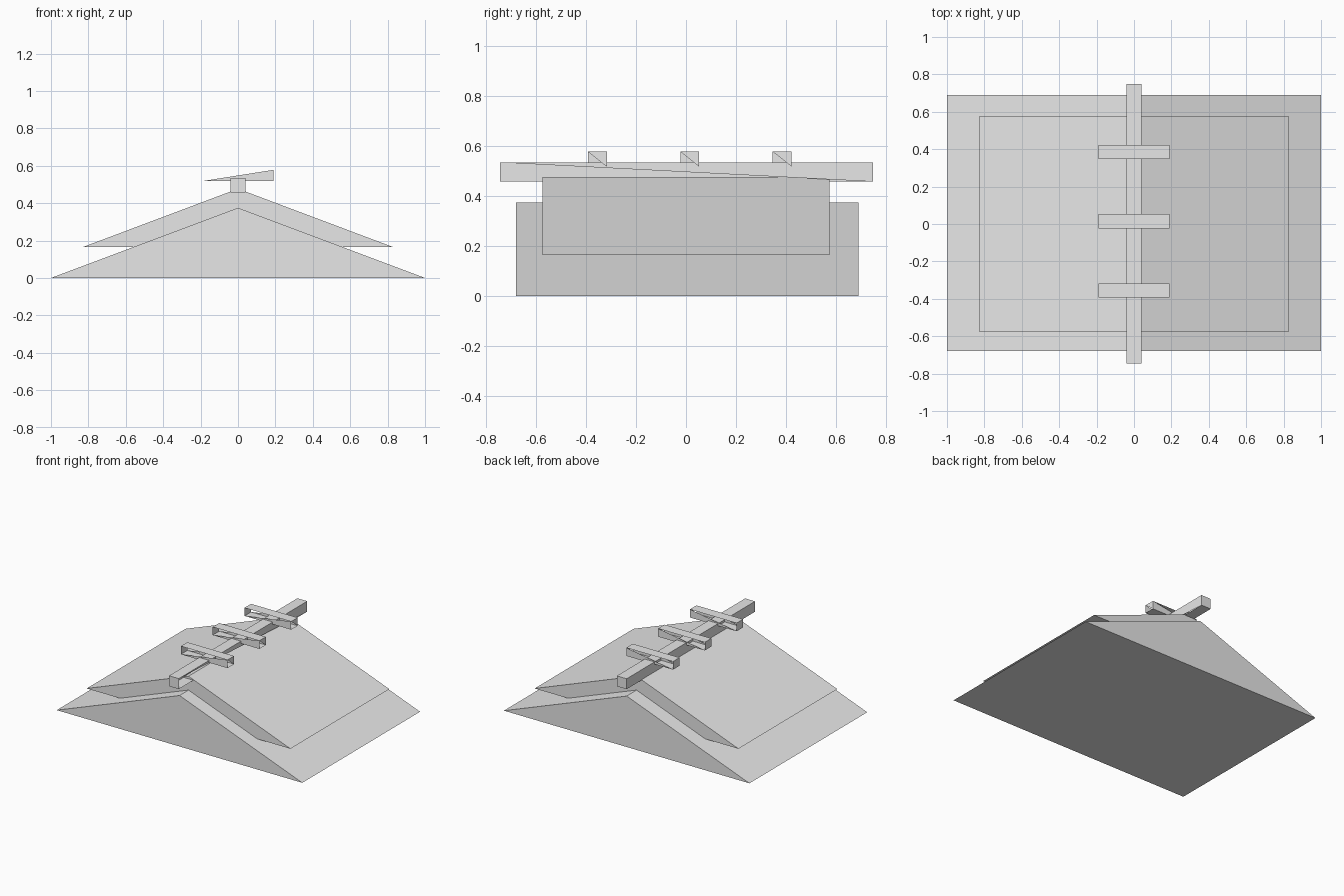
import bpy
import bmesh

if "Cube" in bpy.data.objects:
    bpy.data.objects.remove(bpy.data.objects["Cube"], do_unlink=True)

# Single plain grey for every part
GREY = (0.8, 0.8, 0.8, 1.0)
grey = bpy.data.materials.new("plain_grey")
grey.use_nodes = True
grey.diffuse_color = GREY
grey.node_tree.nodes["Principled BSDF"].inputs["Base Color"].default_value = GREY


def finish(name, bm):
    mesh = bpy.data.meshes.new(name)
    bm.to_mesh(mesh)
    bm.free()
    mesh.materials.append(grey)
    obj = bpy.data.objects.new(name, mesh)
    bpy.context.collection.objects.link(obj)
    return obj


def gable_prism(name, half_width, eave, ridge, y0, y1):
    """Closed triangular roof volume running along y."""
    bm = bmesh.new()
    profile = [(-half_width, eave), (half_width, eave), (0, ridge)]
    front = [bm.verts.new((x, y0, z)) for x, z in profile]
    back = [bm.verts.new((x, y1, z)) for x, z in profile]
    bm.faces.new(front)
    bm.faces.new(back[::-1])
    for i in range(3):
        j = (i + 1) % 3
        bm.faces.new((front[j], front[i], back[i], back[j]))
    bmesh.ops.recalc_face_normals(bm, faces=bm.faces)
    return finish(name, bm)


# Box corners: l/r = -x/+x, f/b = -y/+y, d/u = low/high
SIDES = {
    "top": "lfu rfu rbu lbu",
    "bottom": "lfd lbd rbd rfd",
    "left": "lfd lfu lbu lbd",
    "right": "rfd rbd rbu rfu",
    "front": "lfd rfd rfu lfu",
    "back": "lbd lbu rbu rbd",
}
# Sides that are only half covered by one triangle
HALF_SIDES = {
    "right": "rfu rbd rbu",
    "front": "lfd rfd rfu",
    "back": "lbd rbu rbd",
}


def open_beam(name, x, y, z, half_sides):
    """Box from (min, max) ranges, with the listed sides half open."""
    bm = bmesh.new()
    verts = {}
    for a, px in zip("lr", x):
        for b, py in zip("fb", y):
            for c, pz in zip("du", z):
                verts[a + b + c] = bm.verts.new((px, py, pz))
    for side, corners in SIDES.items():
        if side in half_sides:
            corners = HALF_SIDES[side]
        bm.faces.new([verts[k] for k in corners.split()])
    return finish(name, bm)


# Two stacked roof layers
gable_prism("lower_roof", 1.0, 0.0, 0.375, -0.68, 0.69)
gable_prism("upper_roof", 0.83, 0.165, 0.477, -0.575, 0.575)

# Ridge beam along the top
open_beam("ridge_beam", (-0.04, 0.04), (-0.745, 0.748), (0.458, 0.535), ["right"])

# Short crossbars over the ridge
for i in range(3):
    y = -0.355 + 0.37 * i
    open_beam(f"crossbar_{i + 1}", (-0.19, 0.19), (y - 0.038, y + 0.038),
              (0.518, 0.578), ["right", "front", "back"])
